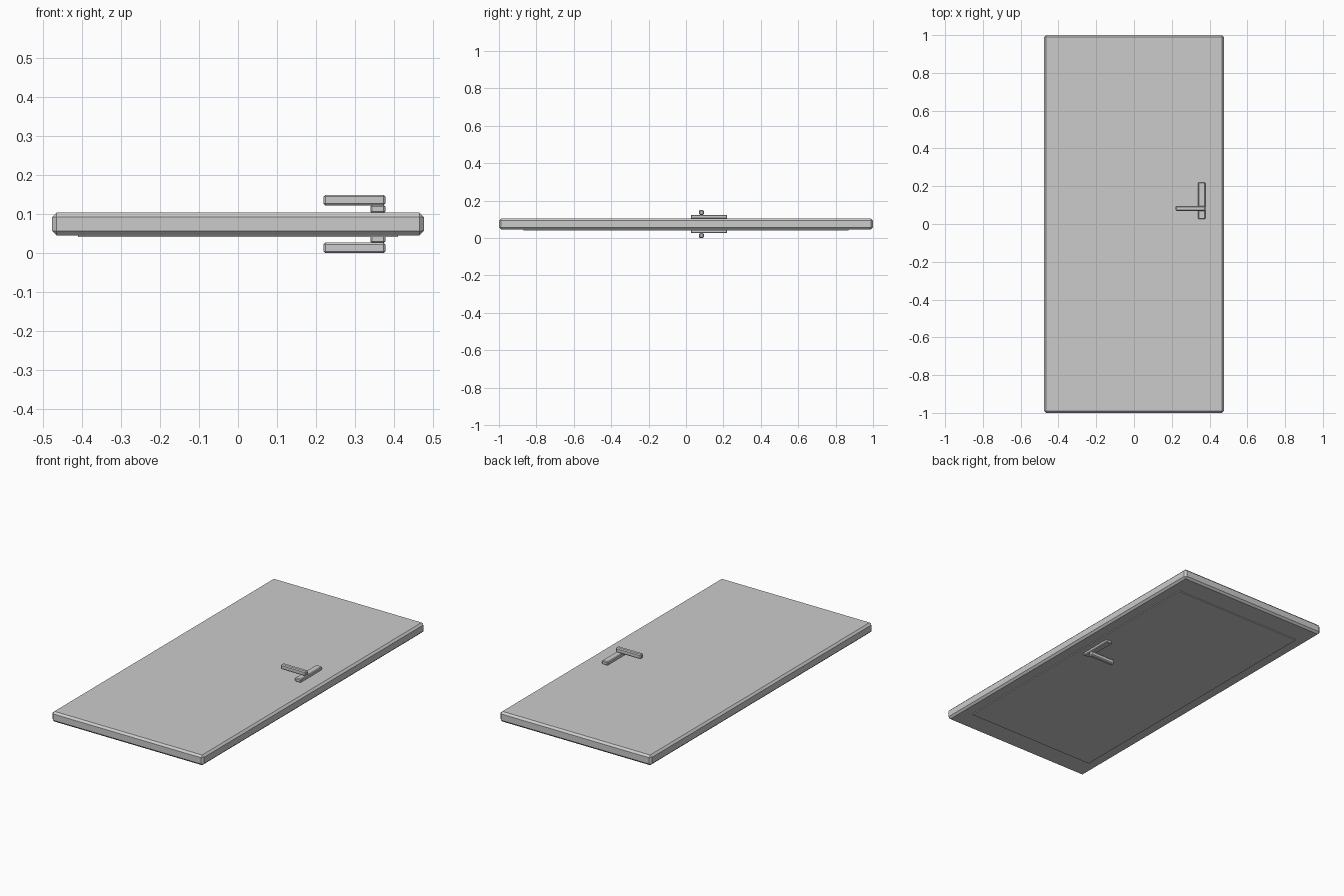
import bpy
import bmesh
from mathutils import Vector

default_cube = bpy.data.objects.get("Cube")
if default_cube:
    bpy.data.objects.remove(default_cube, do_unlink=True)

# Single plain grey
grey = bpy.data.materials.new("plain grey")
grey.use_nodes = True
colour = (0.6, 0.6, 0.6, 1)
grey.diffuse_color = colour
grey.node_tree.nodes["Principled BSDF"].inputs["Base Color"].default_value = colour

MID = 0.075  # height of the slab's middle plane


def box(name, low, high, chamfer=0):
    """Flat-shaded box between two corners, with chamfered edges."""
    low, high = Vector(low), Vector(high)
    bm = bmesh.new()
    bmesh.ops.create_cube(bm, size=1)
    bmesh.ops.scale(bm, vec=high - low, verts=bm.verts)
    mesh = bpy.data.meshes.new(name)
    bm.to_mesh(mesh)
    bm.free()
    mesh.materials.append(grey)
    obj = bpy.data.objects.new(name, mesh)
    obj.location = (low + high) / 2
    bpy.context.collection.objects.link(obj)
    if chamfer:
        bevel = obj.modifiers.new("Chamfer", "BEVEL")
        bevel.width = chamfer
        bevel.segments = 1
    return obj


# Door slab and the thin raised panel on its underside
box("door_slab", (-0.477, -1, MID - 0.029), (0.477, 1, MID + 0.029), 0.011)
box("raised_panel", (-0.41, -0.87, MID - 0.034), (0.41, 0.87, MID - 0.028))

# Backplate and lever handle on both faces
for side, sign in (("upper", 1), ("lower", -1)):
    def layer(name, x, y, near, far, chamfer):
        z = sorted((MID + sign * near, MID + sign * far))
        box(f"{side}_{name}", (x[0], y[0], z[0]), (x[1], y[1], z[1]), chamfer)

    layer("backplate", (0.34, 0.378), (0.026, 0.22), 0.028, 0.049, 0.004)
    layer("lever", (0.219, 0.378), (0.07, 0.095), 0.048, 0.075, 0.005)
